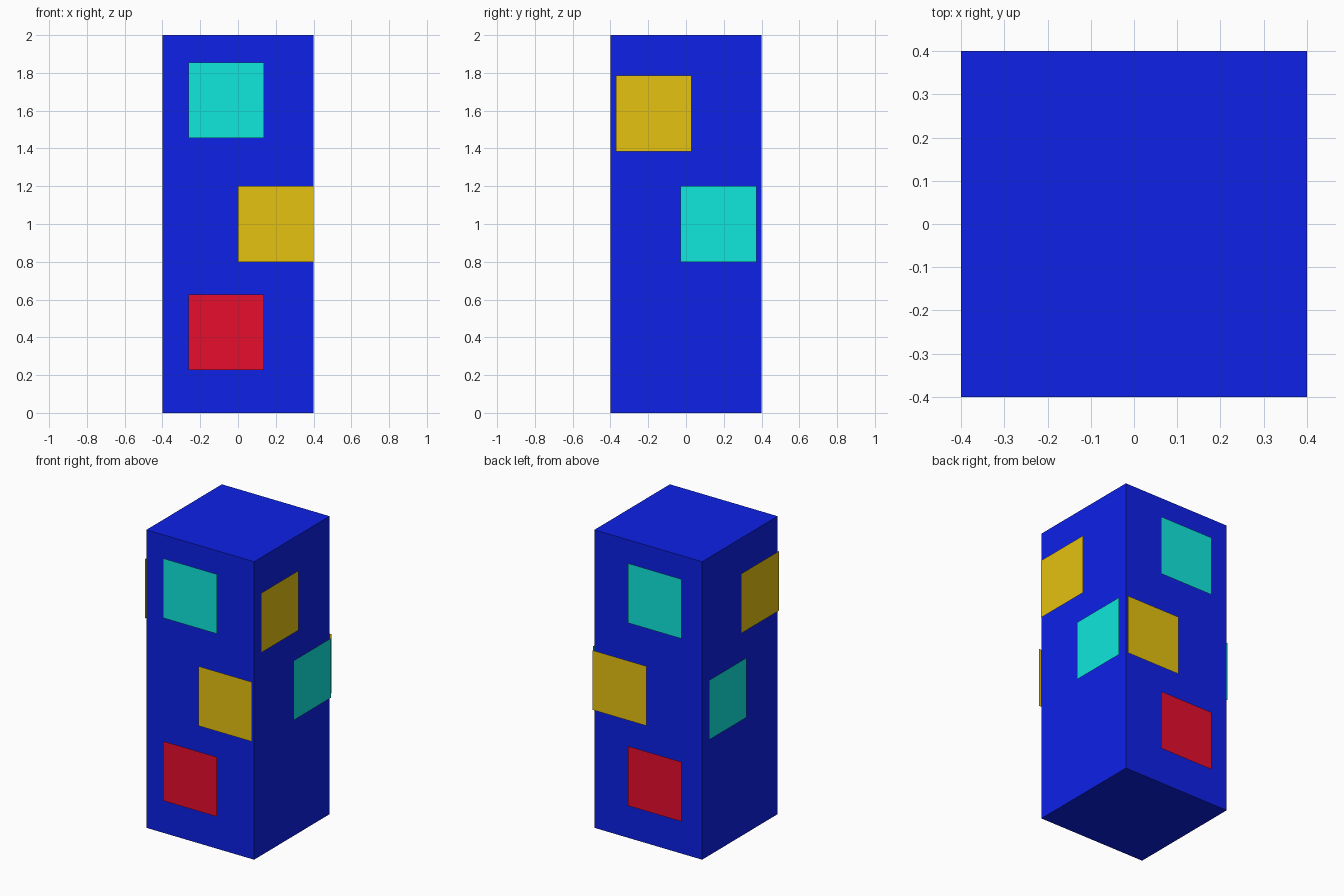
import bpy
from math import radians

if "Cube" in bpy.data.objects:
    bpy.data.objects.remove(bpy.data.objects["Cube"])


def material(name, rgb):
    m = bpy.data.materials.new(name)
    m.diffuse_color = (*rgb, 1)
    m.use_nodes = True
    m.node_tree.nodes["Principled BSDF"].inputs["Base Color"].default_value = m.diffuse_color
    return m


BLUE = material("blue", (0.004, 0.015, 0.8))
CYAN = material("cyan", (0.005, 0.8, 0.72))
YELLOW = material("yellow", (0.79, 0.54, 0.005))
RED = material("red", (0.8, 0.004, 0.027))

# Tall square block
bpy.ops.mesh.primitive_cube_add(size=1, location=(0, 0, 1))
block = bpy.context.object
block.name = "block"
block.scale = (0.8, 0.8, 2)
block.data.materials.append(BLUE)


def panel(name, location, rotation, mat):
    """Thin square sheet floating just off one face of the block."""
    bpy.ops.mesh.primitive_plane_add(size=0.4, location=location, rotation=rotation)
    bpy.context.object.name = name
    bpy.context.object.data.materials.append(mat)


FRONT_GAP, SIDE_GAP = 0.021, 0.03

# Front and back panels: three each, at matching x and z
for side, s in (("front", -1), ("back", 1)):
    for label, x, z, mat in (("upper", -0.063, 1.654, CYAN),
                             ("middle", 0.2, 1.0, YELLOW),
                             ("lower", -0.063, 0.427, RED)):
        panel(f"{side}_{label}_panel", (x, s * (0.4 + FRONT_GAP), z),
              (radians(-90 * s), 0, 0), mat)

# Left and right panels: two each, at matching y and z
for side, s in (("left", -1), ("right", 1)):
    for label, y, z, mat in (("upper", -0.17, 1.585, YELLOW),
                             ("middle", 0.172, 1.0, CYAN)):
        panel(f"{side}_{label}_panel", (s * (0.4 + SIDE_GAP), y, z),
              (0, radians(90 * s), 0), mat)
